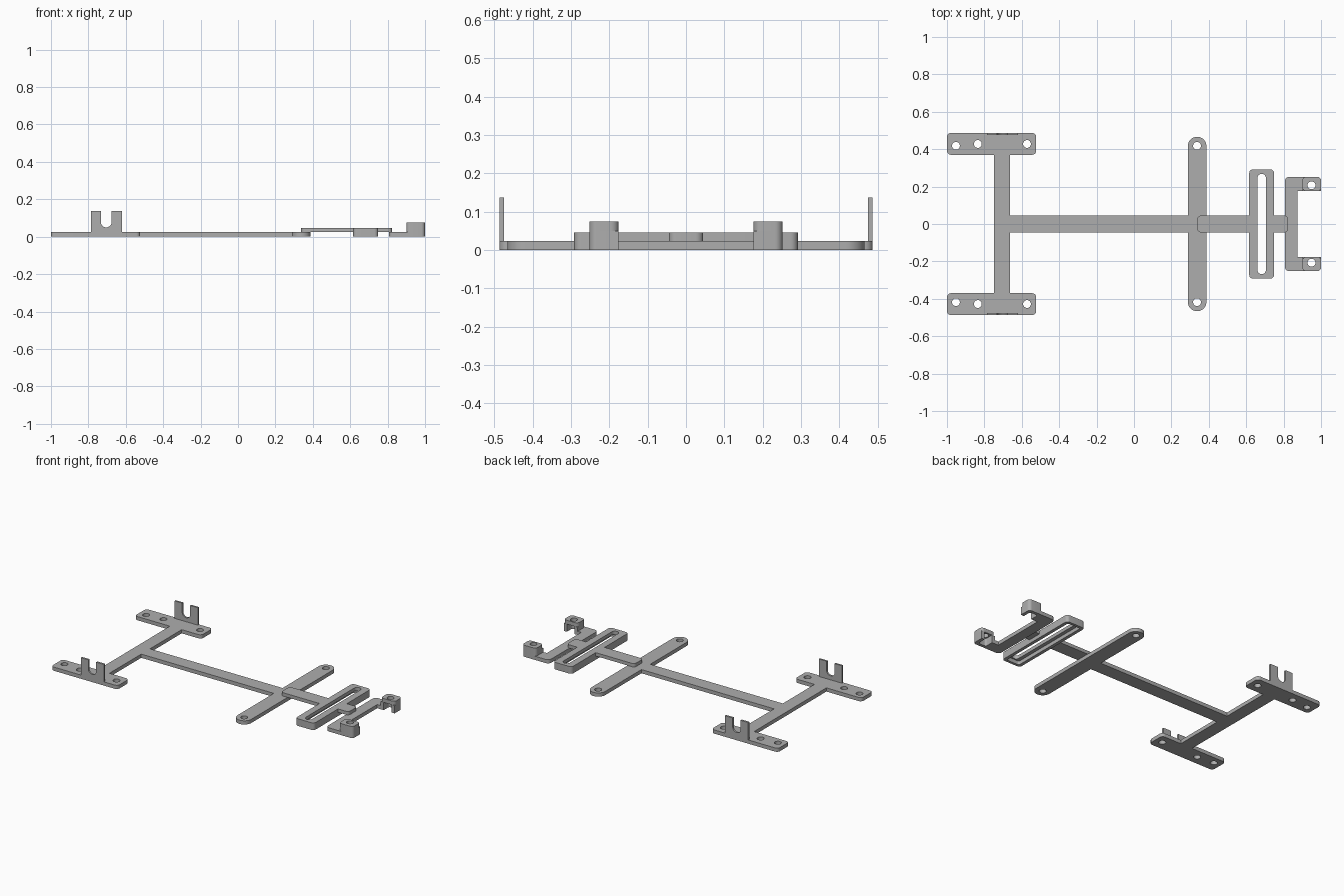
import bpy
import math
from mathutils import Matrix, Vector

cube = bpy.data.objects.get("Cube")
if cube:
    bpy.data.objects.remove(cube, do_unlink=True)

grey = bpy.data.materials.new("plain grey")
grey.use_nodes = True
grey.diffuse_color = (0.42, 0.42, 0.42, 1)
grey.node_tree.nodes["Principled BSDF"].inputs["Base Color"].default_value = grey.diffuse_color

PLATE = 0.024      # thickness of the flat plates
SLIDER_TOP = 0.046
BLOCK_TOP = 0.075


def rounded(corners, steps=8):
    """Turn (x, y, radius) corners into a filleted outline."""
    out = []
    for i, (x, y, r) in enumerate(corners):
        p = Vector((x, y))
        if not r:
            out.append(p)
            continue
        a = (Vector(corners[i - 1][:2]) - p).normalized()
        b = (Vector(corners[(i + 1) % len(corners)][:2]) - p).normalized()
        centre = p + (a + b) * r
        for k in range(steps + 1):
            t = k / steps * math.pi / 2
            out.append(centre - b * r * math.cos(t) - a * r * math.sin(t))
    return out


def rect(x0, x1, y0, y1, r=0.0):
    return rounded([(x0, y0, r), (x1, y0, r), (x1, y1, r), (x0, y1, r)])


def circle(x, y, r=0.021, sides=24):
    return [Vector((x + r * math.cos(2 * math.pi * k / sides),
                    y + r * math.sin(2 * math.pi * k / sides))) for k in range(sides)]


def mirrored(half):
    """Close a half outline by reflecting it across y = 0."""
    return half + [(x, -y, r) for x, y, r in reversed(half)]


def plate(name, loops, low, high, matrix=None):
    """Extrude an outline with holes between two heights."""
    curve = bpy.data.curves.new(name, "CURVE")
    curve.dimensions = "2D"
    curve.fill_mode = "BOTH"
    curve.extrude = (high - low) / 2
    for loop in loops:
        spline = curve.splines.new("POLY")
        spline.points.add(len(loop) - 1)
        for point, co in zip(spline.points, loop):
            point.co = (co.x, co.y, 0, 1)
        spline.use_cyclic_u = True
    temp = bpy.data.objects.new(name + "_outline", curve)
    bpy.context.collection.objects.link(temp)
    bpy.context.view_layer.update()
    mesh = bpy.data.meshes.new_from_object(
        temp.evaluated_get(bpy.context.evaluated_depsgraph_get()))
    bpy.data.objects.remove(temp, do_unlink=True)
    mesh.transform(Matrix.Translation((0, 0, (low + high) / 2)))
    if matrix:
        mesh.transform(matrix)
    mesh.materials.clear()
    mesh.materials.append(grey)
    mesh.name = name
    obj = bpy.data.objects.new(name, mesh)
    bpy.context.collection.objects.link(obj)
    bpy.ops.object.select_all(action="DESELECT")
    obj.select_set(True)
    bpy.context.view_layer.objects.active = obj
    bpy.ops.object.mode_set(mode="EDIT")
    bpy.ops.mesh.select_all(action="SELECT")
    bpy.ops.mesh.remove_doubles(threshold=0.00005)
    bpy.ops.mesh.normals_make_consistent(inside=False)
    bpy.ops.object.mode_set(mode="OBJECT")
    bpy.ops.object.shade_smooth_by_angle(angle=math.radians(30))
    return obj


# Main frame: spine, end pads and rounded cross arm in one plate
frame = mirrored([
    (0.387, 0.466, 0.049), (0.288, 0.466, 0.049), (0.288, 0.045, 0),
    (-0.663, 0.045, 0), (-0.663, 0.37, 0), (-0.523, 0.37, 0.022),
    (-0.523, 0.487, 0.022), (-1, 0.487, 0.022), (-1, 0.37, 0.022),
    (-0.748, 0.37, 0)])
holes = [circle(x, side * y) for side in (1, -1)
         for x, y in ((-0.952, 0.418), (-0.835, 0.428), (-0.572, 0.428), (0.337, 0.418))]
plate("main_frame", [rounded(frame)] + holes, 0, PLATE)

# Upright forks on the outer edges of the pads
fork = rounded([
    (-0.787, 0.005, 0), (-0.62, 0.005, 0), (-0.62, 0.137, 0), (-0.676, 0.137, 0),
    (-0.676, 0.05, 0.028), (-0.733, 0.05, 0.028), (-0.733, 0.137, 0), (-0.787, 0.137, 0)])
upright = Matrix.Rotation(math.pi / 2, 4, "X")
plate("right_fork", [fork], 0.475, 0.487, upright)
plate("left_fork", [fork], -0.487, -0.475, upright)

# Slotted slider: upper plate with tongue, lower rim around a recess
slider = mirrored([
    (0.824, 0.045, 0.02), (0.749, 0.045, 0), (0.749, 0.292, 0.02),
    (0.616, 0.292, 0.02), (0.616, 0.045, 0), (0.338, 0.045, 0.02)])
plate("slider_top", [rounded(slider), rect(0.66, 0.705, -0.268, 0.268, 0.022)],
      PLATE, SLIDER_TOP)
plate("slider_rim", [rect(0.616, 0.749, -0.292, 0.292, 0.02),
                     rect(0.637, 0.728, -0.275, 0.275, 0.01)], 0, PLATE)

# End bracket: flat bar with two short arms
bracket = mirrored([
    (0.92, 0.176, 0), (0.92, 0.252, 0), (0.806, 0.252, 0.025)])
bracket = [(0.875, -0.176, 0), (0.875, 0.176, 0)] + bracket
plate("end_bracket", [rounded(bracket)], 0, PLATE)

# Hollow end blocks, open underneath and on the inner side
for name, s in (("left", 1), ("right", -1)):
    wall = rounded([
        (0.9, 0.176 * s, 0), (0.922, 0.176 * s, 0), (0.922, 0.232 * s, 0.012),
        (0.978, 0.232 * s, 0.012), (0.978, 0.176 * s, 0), (1, 0.176 * s, 0),
        (1, 0.252 * s, 0.02), (0.9, 0.252 * s, 0.02)])
    plate(name + "_block_wall", [wall], 0, 0.05)
    y0, y1 = sorted((0.176 * s, 0.252 * s))
    plate(name + "_block_cap", [rect(0.9, 1, y0, y1, 0.02), circle(0.949, 0.207 * s)],
          0.05, BLOCK_TOP)
